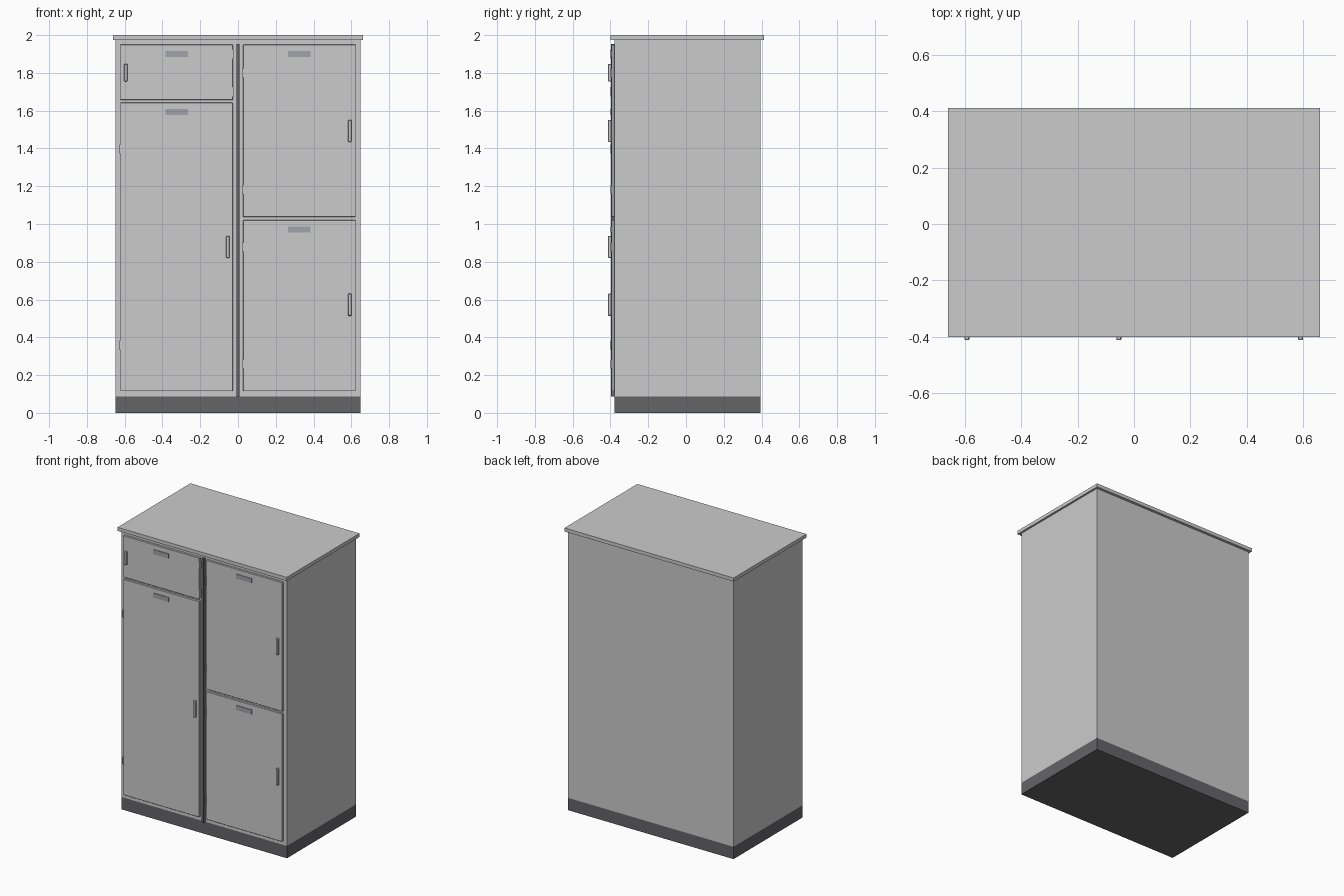
import bpy, bmesh

if "Cube" in bpy.data.objects:
    bpy.data.objects.remove(bpy.data.objects["Cube"])


def material(name, rgb):
    m = bpy.data.materials.new(name)
    m.diffuse_color = (*rgb, 1)
    m.use_nodes = True
    m.node_tree.nodes["Principled BSDF"].inputs["Base Color"].default_value = m.diffuse_color
    return m


DARK = material("dark_trim", (0.13, 0.13, 0.14))
PLATE = material("plate_grey", (0.36, 0.37, 0.40))


def box(name, x, y, z, mat=None, bevel=0):
    """Box from (min, max) ranges on each axis."""
    bm = bmesh.new()
    bmesh.ops.create_cube(bm, size=1)
    for v in bm.verts:
        v.co = [r[0] if c < 0 else r[1] for c, r in zip(v.co, (x, y, z))]
    me = bpy.data.meshes.new(name)
    bm.to_mesh(me)
    bm.free()
    ob = bpy.data.objects.new(name, me)
    bpy.context.collection.objects.link(ob)
    if mat:
        me.materials.append(mat)
    if bevel:
        mod = ob.modifiers.new("bevel", 'BEVEL')
        mod.width = bevel
        mod.segments = 1
    return ob


FRONT, BACK = -0.378, 0.394      # cabinet body depth
DOOR = -0.395                    # door face

# Carcass
box("plinth", (-0.648, 0.648), (FRONT, BACK), (0, 0.087), DARK)
box("cabinet_body", (-0.648, 0.648), (FRONT, BACK), (0.087, 1.975))
box("top_slab", (-0.662, 0.662), (-0.401, 0.413), (1.975, 2.0))
box("centre_divider", (-0.009, 0.009), (-0.396, FRONT), (0.087, 1.953), DARK)

# Doors: name, centre x, z range, handle x, handle z range, hinge x, hinge heights
doors = [
    ("upper_left", -0.325, (1.656, 1.950), -0.594, (1.755, 1.848), -0.027, (1.900, 1.700)),
    ("lower_left", -0.325, (0.115, 1.642), -0.054, (0.820, 0.937), -0.623, (1.397, 0.358)),
    ("upper_right", 0.325, (1.037, 1.950), 0.592, (1.435, 1.551), 0.026, (1.800, 1.183)),
    ("lower_right", 0.325, (0.115, 1.021), 0.592, (0.514, 0.631), 0.026, (0.878, 0.258)),
]
for name, cx, z, hx, hz, gx, heights in doors:
    box(name + "_door", (cx - 0.298, cx + 0.298), (DOOR, FRONT), z, bevel=0.002)
    # Handle
    box(name + "_handle", (hx - 0.009, hx + 0.009), (-0.413, DOOR), hz, bevel=0.003)
    # Blank label plate near the top of the door
    top = z[1] - 0.034
    box(name + "_plate", (cx - 0.06, cx + 0.06), (-0.399, DOOR), (top - 0.032, top), PLATE)
    # Hinges on the edge opposite the handle
    for i, h in enumerate(heights):
        box(f"{name}_hinge_{i + 1}", (gx - 0.004, gx + 0.004), (-0.399, FRONT),
            (h - 0.024, h + 0.024))
